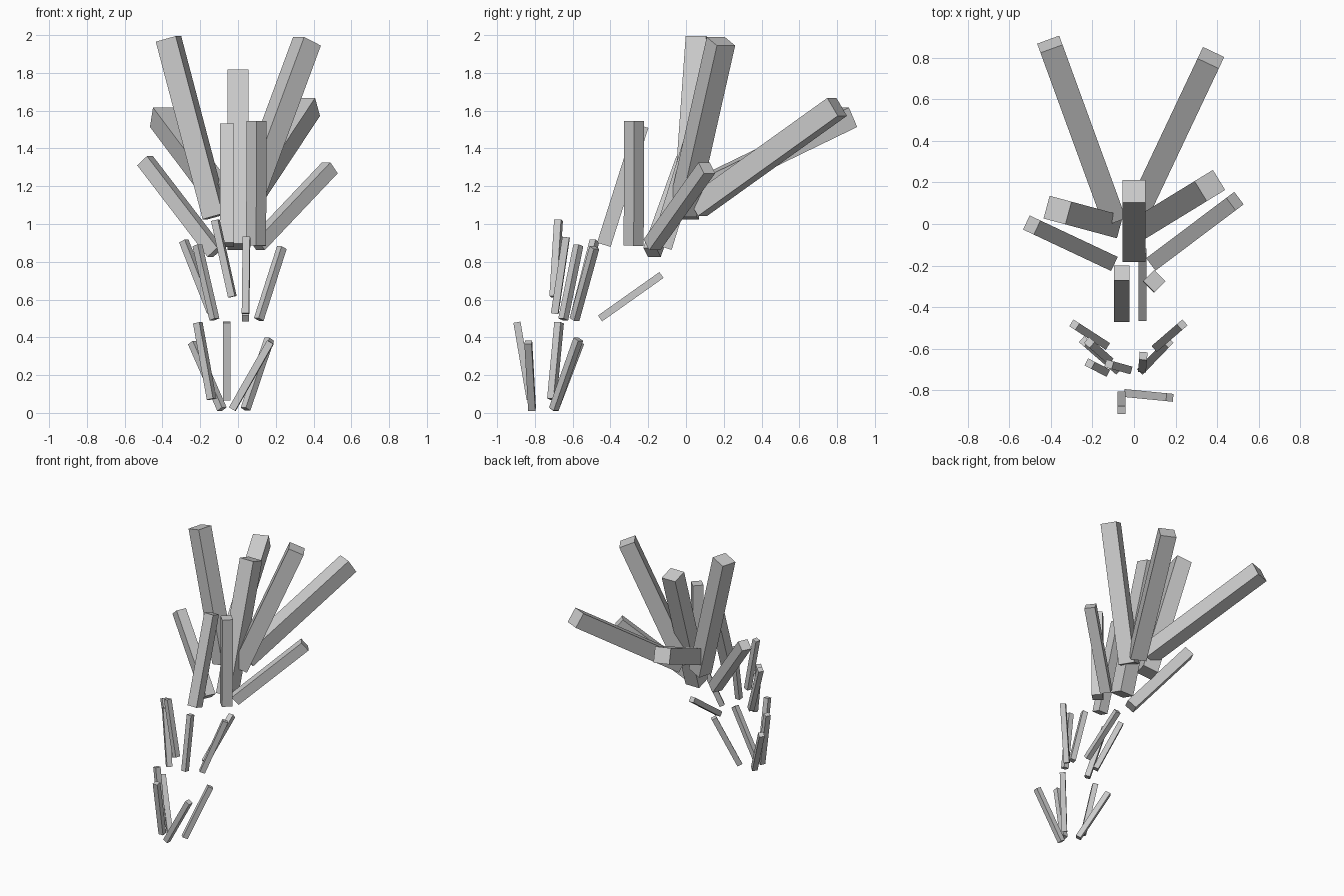
import bpy, bmesh
from mathutils import Vector, Matrix


def bar(name, start, end, width):
    """Square bar between two end-cap centres, one side kept horizontal."""
    a, b = Vector(start), Vector(end)
    axis = (b - a).normalized()
    side = Vector((0, 0, 1)).cross(axis).normalized()
    rot = Matrix((axis.cross(side), side, axis)).transposed()
    # order gives a right-handed frame: (side x axis, side, axis)
    rot = Matrix((side.cross(axis), side, axis)).transposed()
    bm = bmesh.new()
    bmesh.ops.create_cube(bm, size=1.0)
    bmesh.ops.scale(bm, vec=(width, width, (b - a).length), verts=bm.verts)
    bmesh.ops.rotate(bm, cent=(0, 0, 0), matrix=rot, verts=bm.verts)
    bmesh.ops.translate(bm, vec=(a + b) / 2, verts=bm.verts)
    mesh = bpy.data.meshes.new(name)
    bm.to_mesh(mesh)
    bm.free()
    bpy.context.collection.objects.link(bpy.data.objects.new(name, mesh))


# Lower tier of thin shoots
lower = [
    ((-0.06, -0.825, 0.07), (-0.06, -0.895, 0.48)),
    ((-0.03, -0.815, 0.02), (0.172, -0.835, 0.375)),
    ((0.04, -0.70, 0.02), (0.165, -0.57, 0.39)),
    ((-0.085, -0.70, 0.02), (-0.24, -0.565, 0.372)),
    ((-0.14, -0.71, 0.073), (-0.213, -0.672, 0.477)),
]
# Middle tier of thin shoots
middle = [
    ((-0.03, -0.70, 0.615), (-0.12, -0.675, 1.02)),
    ((0.04, -0.695, 0.525), (0.045, -0.635, 0.93)),
    ((0.04, -0.455, 0.50), (0.04, -0.13, 0.73)),
    ((0.11, -0.59, 0.495), (0.232, -0.485, 0.875)),
    ((-0.14, -0.58, 0.535), (-0.287, -0.485, 0.91)),
    ((-0.125, -0.65, 0.495), (-0.215, -0.57, 0.887)),
]
# Upper tier: medium shoots at the front and sides
upper_medium = [
    ((-0.058, -0.435, 0.89), (-0.058, -0.235, 1.52)),
    ((0.096, -0.277, 0.885), (0.098, -0.275, 1.545)),
    ((-0.12, -0.18, 0.85), (-0.492, -0.005, 1.335)),
    ((0.10, -0.18, 0.89), (0.486, 0.11, 1.297)),
]
# Upper tier: thick shoots in the centre and back
upper_thick = [
    ((0, -0.13, 0.88), (0, 0.157, 1.80)),
    ((-0.12, 0.0, 1.04), (-0.368, 0.067, 1.98)),
    ((0.03, -0.02, 1.06), (0.365, 0.185, 1.967)),
    ((0.02, 0.06, 1.09), (0.37, 0.80, 1.62)),
    ((-0.10, 0.03, 1.16), (-0.405, 0.865, 1.565)),
]

for label, tier, width in (("lower_shoot", lower, 0.038),
                           ("middle_shoot", middle, 0.038),
                           ("upper_medium_shoot", upper_medium, 0.075),
                           ("upper_thick_shoot", upper_thick, 0.113)):
    for i, (start, end) in enumerate(tier, 1):
        bar(f"{label}_{i}", start, end, width)
